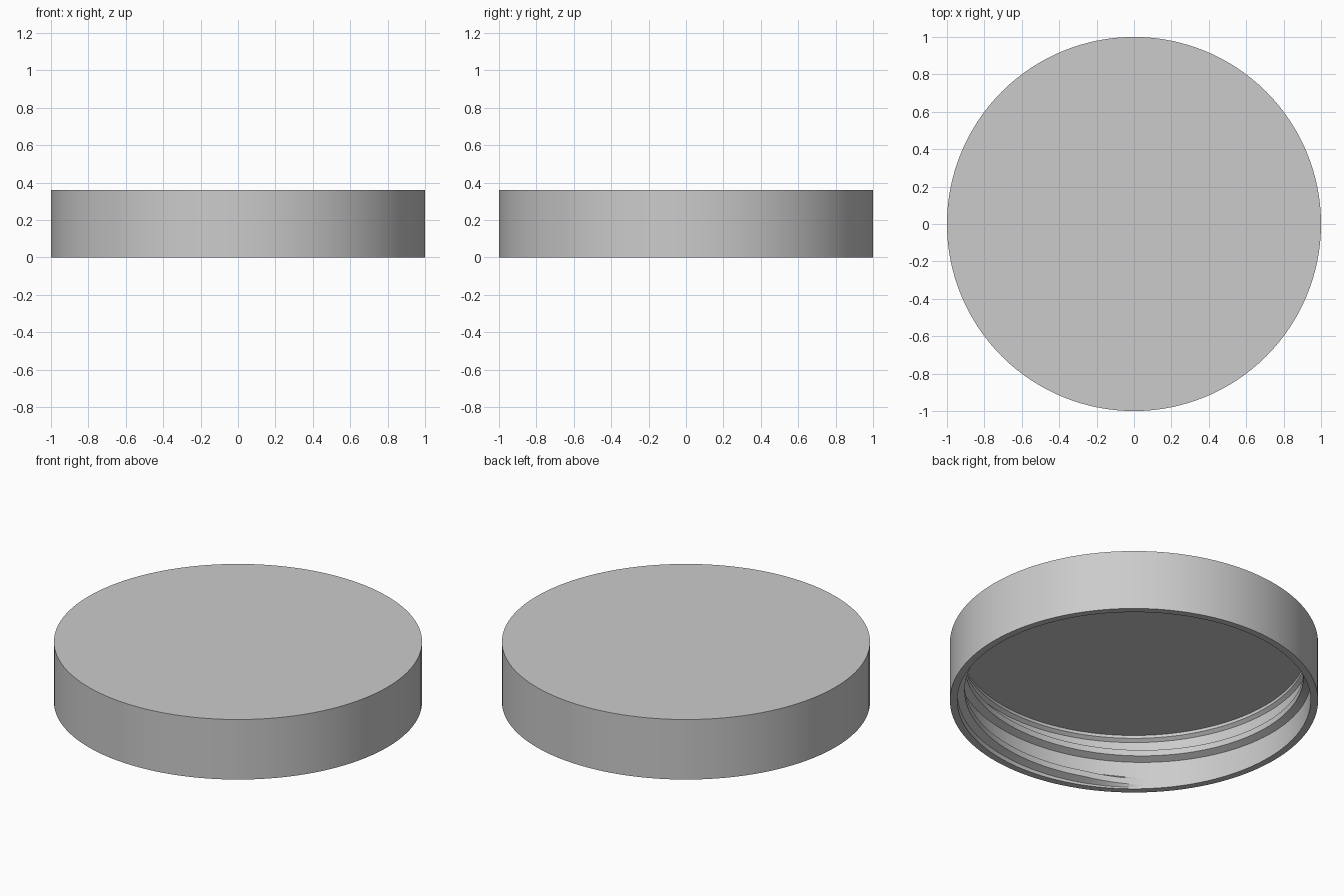
import bpy, bmesh
from math import sin, cos, pi, radians

cube = bpy.data.objects.get("Cube")
if cube:
    bpy.data.objects.remove(cube)

SEGMENTS = 128
HEIGHT = 0.36
CEILING = 0.323
WALL = 0.96

grey = bpy.data.materials.new("light grey plastic")
grey.use_nodes = True
colour = (0.6, 0.6, 0.6, 1)
grey.diffuse_color = colour
grey.node_tree.nodes["Principled BSDF"].inputs["Base Color"].default_value = colour


def finish(name, bm):
    bmesh.ops.recalc_face_normals(bm, faces=bm.faces)
    mesh = bpy.data.meshes.new(name)
    bm.to_mesh(mesh)
    bm.free()
    mesh.materials.append(grey)
    obj = bpy.data.objects.new(name, mesh)
    bpy.context.collection.objects.link(obj)
    bpy.ops.object.select_all(action="DESELECT")
    obj.select_set(True)
    bpy.context.view_layer.objects.active = obj
    bpy.ops.object.shade_smooth_by_angle(angle=radians(25))
    return obj


def bridge(bm, a, b):
    n = len(a)
    for i in range(n):
        bm.faces.new((a[i], a[(i + 1) % n], b[(i + 1) % n], b[i]))


# Lid shell: lathed rings from the inner ceiling, down the wall, up to the top
shell = bmesh.new()
profile = [(0.94, CEILING), (0.94, 0.305), (WALL, 0.29),
           (WALL, 0), (1, 0), (1, HEIGHT)]
rings = []
for r, z in profile:
    angles = [2 * pi * i / SEGMENTS for i in range(SEGMENTS)]
    rings.append([shell.verts.new((r * cos(a), r * sin(a), z)) for a in angles])
for lower, upper in zip(rings, rings[1:]):
    bridge(shell, lower, upper)
shell.faces.new(rings[0])
shell.faces.new(rings[-1])
finish("lid_shell", shell)

# Screw thread: a trapezoid swept along a helix, fading into the wall at its ends
thread = bmesh.new()
PITCH, TURNS = 0.16, 1.5
start = radians(225)
steps = int(SEGMENTS * TURNS)
sections = []
for i in range(steps + 1):
    turn = TURNS * i / steps
    a = start + 2 * pi * turn
    z = 0.04 + PITCH * turn
    grow = min(1, i / 8, (steps - i) / 8)
    crest = WALL + 0.004 - 0.044 * grow
    section = [(WALL + 0.005, -0.038), (crest, -0.018),
               (crest, 0.018), (WALL + 0.005, 0.038)]
    sections.append([thread.verts.new((r * cos(a), r * sin(a), z + dz))
                     for r, dz in section])
for a, b in zip(sections, sections[1:]):
    bridge(thread, a, b)
thread.faces.new(sections[0])
thread.faces.new(sections[-1])
finish("screw_thread", thread)
